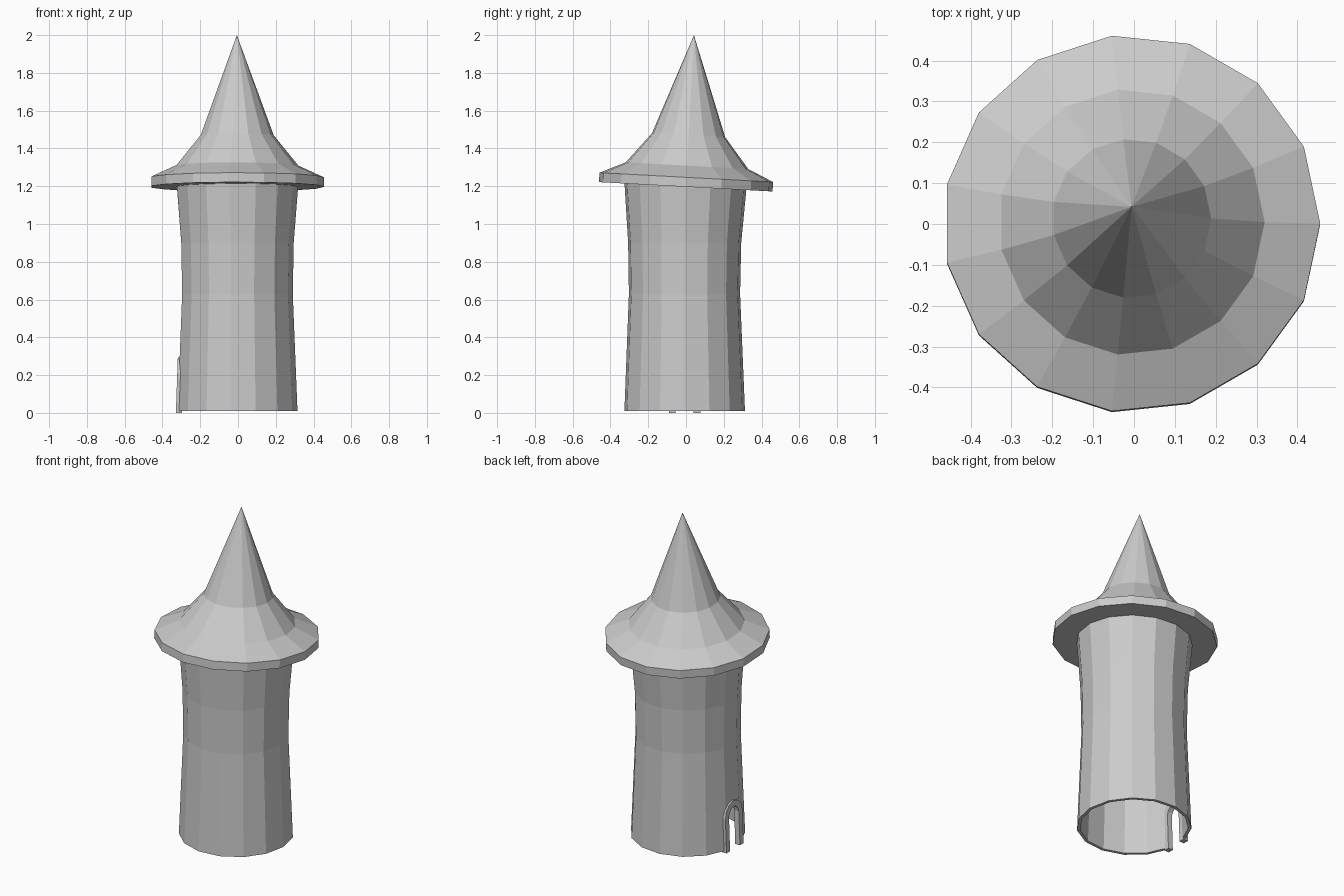
import bpy, bmesh, math

if "Cube" in bpy.data.objects:
    bpy.data.objects.remove(bpy.data.objects["Cube"])

SIDES = 15
CX = -0.006            # axis of the tower
TILT = -0.054          # roof leans towards the back


def finish(bm, name):
    bmesh.ops.recalc_face_normals(bm, faces=bm.faces)
    me = bpy.data.meshes.new(name)
    bm.to_mesh(me)
    bm.free()
    ob = bpy.data.objects.new(name, me)
    bpy.context.collection.objects.link(ob)
    return ob


def ring(bm, r, z, cy=0.0):
    return [bm.verts.new((CX + r * math.cos(math.tau * i / SIDES),
                          cy + r * math.sin(math.tau * i / SIDES), z))
            for i in range(SIDES)]


def bridge(bm, a, b):
    for i in range(len(a)):
        j = (i + 1) % len(a)
        bm.faces.new((a[i], a[j], b[j], b[i]))


def arch(half, height, cy=-0.007, z0=0.0, steps=6):
    """Outline of a round-topped doorway as (y, z) points."""
    spring = height - half
    pts = [(cy - half, z0)]
    for i in range(steps + 1):
        a = math.pi - math.pi * i / steps
        pts.append((cy + half * math.cos(a), spring + half * math.sin(a)))
    return pts + [(cy + half, z0)]


# Hollow tower wall with a slight waist
WALL = 0.018
profile = [(0.321, 0.01, -0.007), (0.296, 0.63, -0.008),
           (0.301, 0.90, -0.007), (0.325, 1.207, -0.003)]
bm = bmesh.new()
outer = [ring(bm, r, z, cy) for r, z, cy in profile]
inner = [ring(bm, r - WALL, z, cy) for r, z, cy in reversed(profile)]
loops = outer + inner
for k in range(len(loops)):
    bridge(bm, loops[k], loops[(k + 1) % len(loops)])
for v in outer[-1] + inner[0]:
    v.co.z += TILT * v.co.y       # top follows the leaning roof
wall = finish(bm, "tower_wall")

# Doorway cut through the left wall
bm = bmesh.new()
pts = arch(0.06, 0.265, z0=-0.05)
a, b = [[bm.verts.new((x, y, z)) for y, z in pts] for x in (-0.40, -0.22)]
bridge(bm, a, b)
bm.faces.new(a)
bm.faces.new(b[::-1])
cutter = finish(bm, "doorway_cutter")
cutter.hide_render = True
cutter.hide_set(True)
mod = wall.modifiers.new("doorway", 'BOOLEAN')
mod.operation = 'DIFFERENCE'
mod.solver = 'EXACT'
mod.object = cutter

# Arched door frame, sloping with the wall
bm = bmesh.new()
loops = []
for half, height, x in ((0.083, 0.292, -0.329), (0.083, 0.292, -0.297),
                        (0.048, 0.255, -0.297), (0.048, 0.255, -0.329)):
    loops.append([bm.verts.new((x + 0.035 * z, y, z))
                  for y, z in arch(half, height)])
for k in range(4):
    p, q = loops[k], loops[(k + 1) % 4]
    for i in range(len(p) - 1):
        bm.faces.new((p[i], p[i + 1], q[i + 1], q[i]))
for end in (0, -1):
    bm.faces.new([l[end] for l in loops])
finish(bm, "door_frame")

# Flared pointed roof with a flat brim
bm = bmesh.new()
rings = [ring(bm, r, z) for r, z in
         ((0.462, 1.197), (0.462, 1.247), (0.326, 1.309), (0.195, 1.47))]
bm.faces.new(rings[0][::-1])
for a, b in zip(rings, rings[1:]):
    bridge(bm, a, b)
tip = bm.verts.new((CX, 0.0, 2.0))
for i in range(SIDES):
    bm.faces.new((rings[-1][i], rings[-1][(i + 1) % SIDES], tip))
for v in bm.verts:
    y, z = v.co.y, v.co.z
    v.co.z = z + TILT * y
    v.co.y = y - TILT * (z - 1.22)
finish(bm, "roof")
